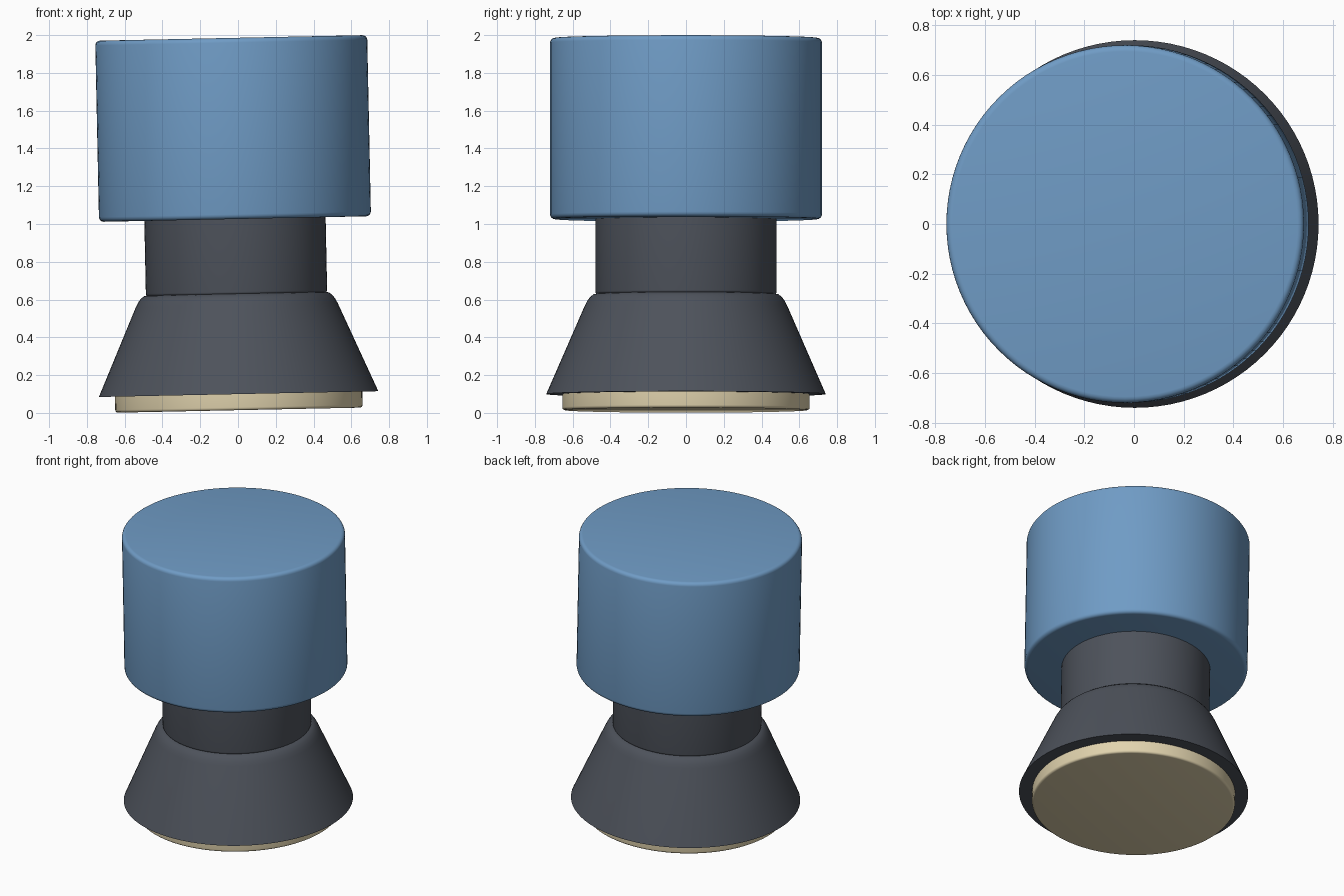
import bpy, bmesh, math
from mathutils import Matrix

if "Cube" in bpy.data.objects:
    bpy.data.objects.remove(bpy.data.objects["Cube"])

TILT = -0.0208  # the whole model leans slightly to the left
PLACE = Matrix.Translation((0.005, 0, 0.0145)) @ Matrix.Rotation(TILT, 4, 'Y')
SEG = 96


def material(name, color):
    m = bpy.data.materials.new(name)
    m.diffuse_color = (*color, 1)
    m.use_nodes = True
    m.node_tree.nodes["Principled BSDF"].inputs["Base Color"].default_value = m.diffuse_color
    return m


def lathe(name, profile, mat):
    """Revolve (radius, height) points, bottom to top, and cap both ends."""
    bm = bmesh.new()
    rings = []
    for r, z in profile:
        rings.append([bm.verts.new((r * math.cos(2 * math.pi * i / SEG),
                                    r * math.sin(2 * math.pi * i / SEG), z))
                      for i in range(SEG)])
    for a, b in zip(rings, rings[1:]):
        for i in range(SEG):
            j = (i + 1) % SEG
            bm.faces.new((a[i], a[j], b[j], b[i]))
    bm.faces.new(rings[0][::-1])
    bm.faces.new(rings[-1])
    me = bpy.data.meshes.new(name)
    bm.to_mesh(me)
    bm.free()
    me.materials.append(mat)
    ob = bpy.data.objects.new(name, me)
    bpy.context.collection.objects.link(ob)
    ob.matrix_world = PLACE
    bpy.ops.object.select_all(action='DESELECT')
    ob.select_set(True)
    bpy.context.view_layer.objects.active = ob
    bpy.ops.object.shade_smooth_by_angle(angle=math.radians(35))
    return ob


def rounded(r, z0, z1, b0, b1, n=4):
    """Cylinder profile with rounded bottom (b0) and top (b1) edges."""
    pts = []
    for b, cz, start in ((b0, z0 + b0, -90), (b1, z1 - b1, 0)):
        if b == 0:
            pts.append((r, cz))
            continue
        for k in range(n + 1):
            t = math.radians(start + 90 * k / n)
            pts.append((r - b + b * math.cos(t), cz + b * math.sin(t)))
    return pts


blue = material("blue", (0.16, 0.33, 0.56))
dark = material("dark_grey", (0.075, 0.085, 0.105))
cream = material("cream", (0.75, 0.65, 0.42))

# pad under the foot
lathe("base_pad", rounded(0.655, 0, 0.10, 0.015, 0), cream)
# flared foot with softened shoulder
lathe("flared_foot", [(0.74, 0.085), (0.535, 0.555), (0.522, 0.58), (0.507, 0.60),
                      (0.49, 0.613), (0.465, 0.619), (0.44, 0.62)], dark)
# neck
lathe("neck", rounded(0.48, 0.612, 1.05, 0.015, 0), dark)
# large cap
lathe("cap", rounded(0.72, 1.012, 1.971, 0.025, 0.025), blue)
